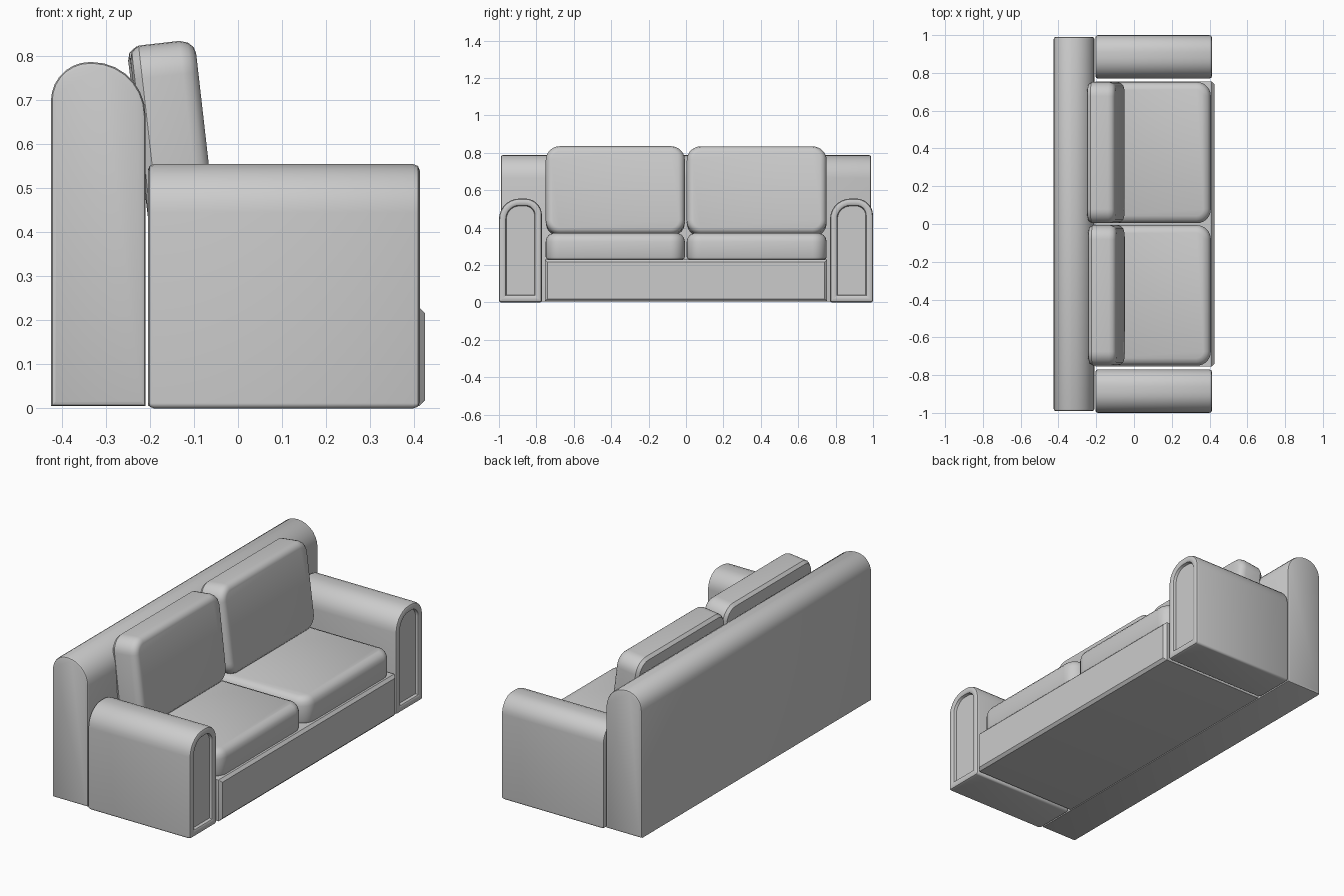
import bpy, bmesh
from math import cos, sin, pi, radians
from mathutils import Vector

if "Cube" in bpy.data.objects:
    bpy.data.objects.remove(bpy.data.objects["Cube"])

AXES = {'x': lambda u, v, d: (d, u, v),
        'y': lambda u, v, d: (u, d, v),
        'z': lambda u, v, d: (u, v, d)}


def ring(rect, radii, inset, n=7):
    """Rounded rectangle; radii run lower-left, lower-right, upper-right, upper-left."""
    u0, u1, v0, v1 = rect
    pts = []
    for i, (u, v, su, sv) in enumerate([(u0, v0, 1, 1), (u1, v0, -1, 1),
                                        (u1, v1, -1, -1), (u0, v1, 1, -1)]):
        r = max(radii[i] - inset, 0.001)
        cu, cv = u + su * (inset + r), v + sv * (inset + r)
        for k in range(n + 1):
            a = pi + (i + k / n) * pi / 2
            pts.append((cu + r * cos(a), cv + r * sin(a)))
    return pts


def loft(name, axis, rect, radii, sections):
    """Stack inset copies of a rounded rectangle along an axis: sections = (depth, inset)."""
    bm = bmesh.new()
    rows = [[bm.verts.new(AXES[axis](u, v, d)) for u, v in ring(rect, radii, inset)]
            for d, inset in sections]
    n = len(rows[0])
    for a, b in zip(rows, rows[1:]):
        for i in range(n):
            j = (i + 1) % n
            bm.faces.new((a[i], a[j], b[j], b[i]))
    bm.faces.new(rows[0][::-1])
    bm.faces.new(rows[-1])
    bmesh.ops.recalc_face_normals(bm, faces=bm.faces)
    mesh = bpy.data.meshes.new(name)
    bm.to_mesh(mesh)
    bm.free()
    mesh.shade_smooth()
    mesh.set_sharp_from_angle(angle=radians(35))
    ob = bpy.data.objects.new(name, mesh)
    bpy.context.collection.objects.link(ob)
    return ob


# Tall backrest panel with a rounded top
loft("backrest", 'y', (-0.425, -0.21, 0.005, 0.787), (0.002, 0.002, 0.122, 0.088),
     [(-0.99, 0.01), (-0.987, 0.003), (-0.98, 0), (0.98, 0), (0.987, 0.003), (0.99, 0.01)])

# Base box with a chamfered front panel
loft("base", 'x', (-0.755, 0.755, 0.005, 0.23), (0.001,) * 4,
     [(-0.205, 0), (0.411, 0), (0.425, 0.014)])

for side, y0, y1 in (("left", -1.0, -0.77), ("right", 0.77, 1.0)):
    # Armrest with a rounded top and a recessed front panel
    loft(f"{side}_arm", 'x', (y0, y1, 0, 0.555), (0.012, 0.012, 0.09, 0.11),
         [(-0.205, 0.014), (-0.201, 0.004), (-0.191, 0), (0.398, 0), (0.409, 0.004),
          (0.413, 0.014), (0.413, 0.03), (0.409, 0.036), (0.395, 0.04)])

for side, y0, y1, tilt in (("left", -0.75, -0.006, -6.5), ("right", 0.004, 0.752, -7.2)):
    # Seat cushion with soft top edge
    loft(f"{side}_seat_cushion", 'z', (-0.205, 0.407, y0, y1), (0.02, 0.075, 0.075, 0.02),
         [(0.228, 0.014), (0.233, 0.004), (0.243, 0), (0.325, 0), (0.345, 0.005),
          (0.361, 0.017), (0.37, 0.04)])
    # Leaning back cushion
    cushion = loft(f"{side}_back_cushion", 'x', (y0, y1, 0, 0.475), (0.075,) * 4,
                   [(-0.15, 0.03), (-0.145, 0.012), (-0.128, 0), (-0.035, 0),
                    (-0.016, 0.006), (-0.004, 0.018), (0, 0.032)])
    cushion.location = Vector((-0.045, 0, 0.367))
    cushion.rotation_euler.y = radians(tilt)
